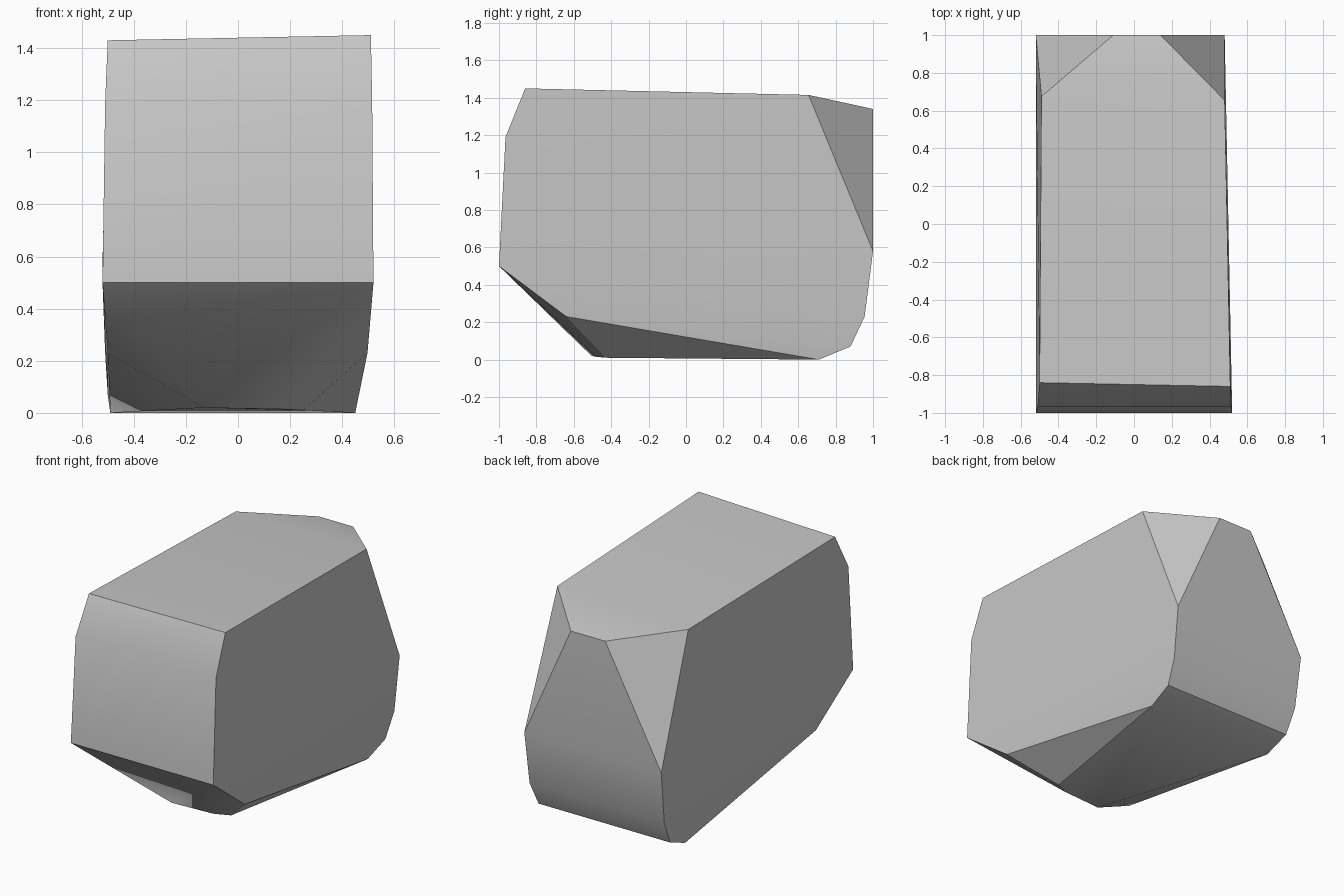
import bpy
import bmesh
from math import radians

cube = bpy.data.objects.get("Cube")
if cube:
    bpy.data.objects.remove(cube, do_unlink=True)

# Plain stone grey
stone = bpy.data.materials.new("stone_grey")
stone.use_nodes = True
grey = (0.57, 0.57, 0.57, 1)
stone.diffuse_color = grey
stone.node_tree.nodes["Principled BSDF"].inputs["Base Color"].default_value = grey

# Side outline, from the top front round to the top back:
# y, z, half-width on the left (+x), half-width on the right (-x)
outline = [
    (-0.85, 1.44, 0.51, 0.50),
    (-0.965, 1.19, 0.515, 0.51),
    (-1.00, 0.50, 0.52, 0.52),
    (-0.64, 0.23, 0.497, 0.50),
    (0.71, 0.00, 0.45, 0.49),
    (0.88, 0.07, 0.46, 0.50),
    (0.955, 0.23, 0.473, 0.51),
    (1.00, 0.58, 0.48, 0.52),
    (0.665, 1.405, 0.48, 0.49),
]
tilt = 0.01  # the top leans slightly up towards the left

# Ends of the cut corners on the back top edge and front bottom edge
chips = [(-0.11, 1.0, 1.34), (0.14, 1.0, 1.34),
         (-0.13, -0.505, 0.02), (0.155, -0.48, 0.015), (0.25, -0.43, 0.01)]

bm = bmesh.new()
for y, z, left, right in outline:
    lean = tilt if z > 1.4 else 0
    bm.verts.new((left, y - lean, z + lean))
    bm.verts.new((-right, y + lean, z - lean))
for p in chips:
    bm.verts.new(p)

# Wrap the points in one faceted block
hull = bmesh.ops.convex_hull(bm, input=bm.verts[:])
loose = {v for v in hull["geom_interior"] + hull["geom_unused"]
         if isinstance(v, bmesh.types.BMVert)}
bmesh.ops.delete(bm, geom=list(loose), context="VERTS")
bmesh.ops.dissolve_limit(bm, angle_limit=radians(1.5),
                         verts=bm.verts[:], edges=bm.edges[:])
bmesh.ops.recalc_face_normals(bm, faces=bm.faces[:])

mesh = bpy.data.meshes.new("rock")
bm.to_mesh(mesh)
bm.free()
mesh.materials.append(stone)
rock = bpy.data.objects.new("rock", mesh)
bpy.context.collection.objects.link(rock)

# Soft bends, crisp cut edges
bpy.ops.object.select_all(action="DESELECT")
rock.select_set(True)
bpy.context.view_layer.objects.active = rock
bpy.ops.object.shade_smooth_by_angle(angle=radians(30))
